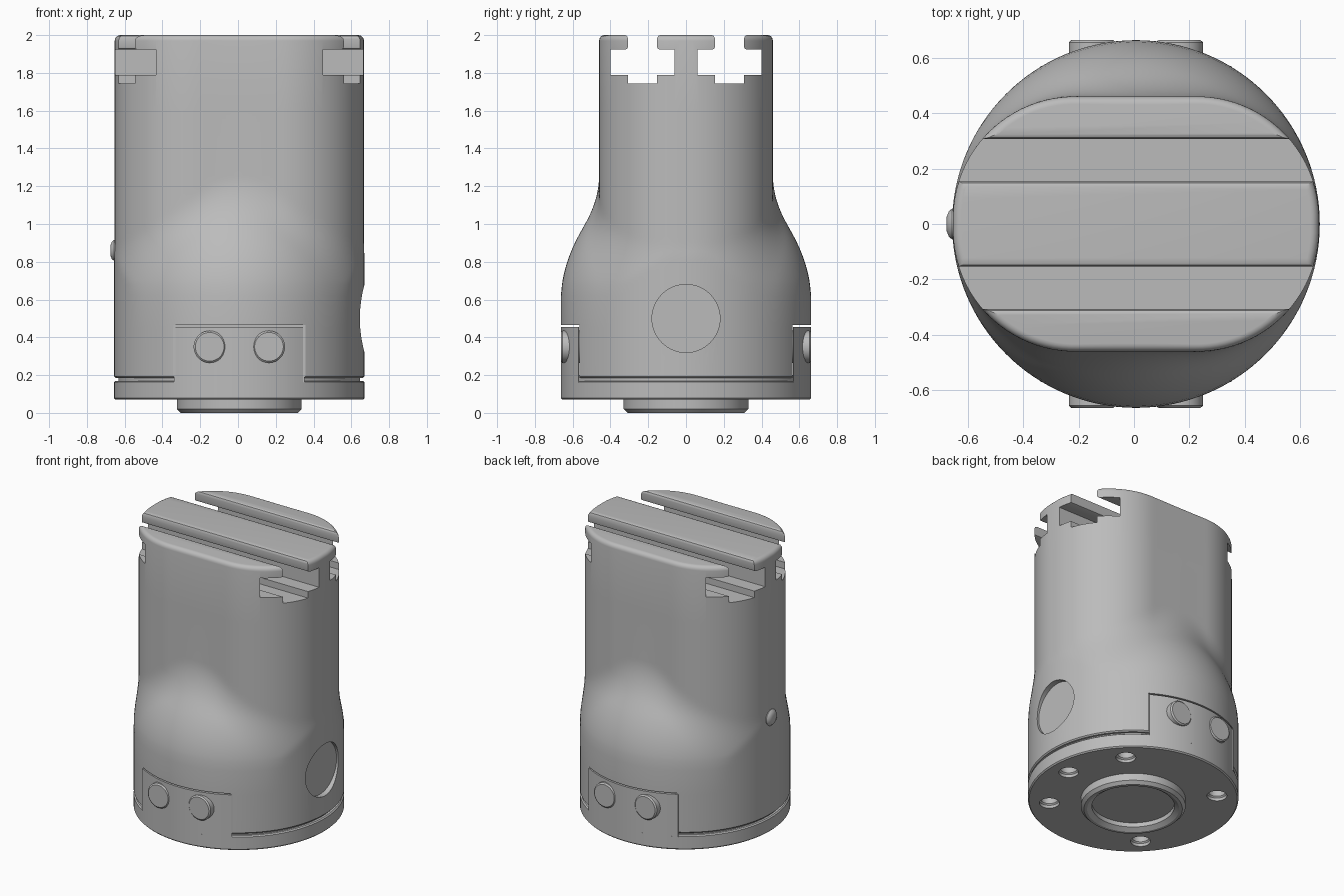
import bpy, bmesh, math
from mathutils import Matrix, Vector

if "Cube" in bpy.data.objects:
    bpy.data.objects.remove(bpy.data.objects["Cube"])

R = 0.663        # main radius
FLAT = 0.46      # half thickness of the upper neck
CX = 0.007       # axis offset balancing the side button
SEG = 128

grey = bpy.data.materials.new("machined_grey")
grey.use_nodes = True
grey.diffuse_color = (0.5, 0.5, 0.5, 1)
grey.node_tree.nodes["Principled BSDF"].inputs["Base Color"].default_value = (0.5, 0.5, 0.5, 1)


def loft(name, rings, matrix=Matrix()):
    """Skin a stack of equal-length rings and cap both ends."""
    bm = bmesh.new()
    loops = [[bm.verts.new(matrix @ Vector(p) + Vector((CX, 0, 0))) for p in ring] for ring in rings]
    n = len(loops[0])
    for a, b in zip(loops, loops[1:]):
        for i in range(n):
            j = (i + 1) % n
            bm.faces.new((a[i], a[j], b[j], b[i]))
    bm.faces.new(loops[0])
    bm.faces.new(loops[-1])
    bmesh.ops.recalc_face_normals(bm, faces=bm.faces)
    mesh = bpy.data.meshes.new(name)
    bm.to_mesh(mesh)
    bm.free()
    mesh.materials.append(grey)
    obj = bpy.data.objects.new(name, mesh)
    bpy.context.collection.objects.link(obj)
    return obj


def lathe(name, profile, matrix=Matrix(), seg=48):
    """Turn (radius, height) pairs around z, then place with matrix."""
    angles = [2 * math.pi * i / seg for i in range(seg)]
    return loft(name, [[(r * math.cos(t), r * math.sin(t), z) for t in angles]
                       for r, z in profile], matrix)


def prism(name, outline, low, high, matrix=Matrix()):
    return loft(name, [[(x, y, z) for x, y in outline] for z in (low, high)], matrix)


def cut(target, cutter):
    cutter.hide_render = True
    mod = target.modifiers.new("cut", 'BOOLEAN')
    mod.operation = 'DIFFERENCE'
    mod.solver = 'EXACT'
    mod.object = cutter
    bpy.context.view_layer.objects.active = target
    bpy.ops.object.modifier_apply(modifier=mod.name)
    bpy.data.objects.remove(cutter)


def soft_max(a, b, k):
    return max(a, b) + max(k - abs(a - b), 0) ** 2 / (4 * k)


def neck_radius(t):
    """Polar radius of the flat-sided neck with rounded ends."""
    c, s = abs(math.cos(t)), abs(math.sin(t))
    cx, cy, fillet = 0.22, 0.02, 0.44
    if s > 0 and FLAT * c / s <= cx:
        return FLAT / s
    d = cx * c + cy * s
    return min(R, d + math.sqrt(d * d - cx * cx - cy * cy + fillet * fillet))


def body_ring(z, inset=0.0):
    cone = -soft_max(-R, -(0.64 - 0.555 * (z - 0.81)), 0.1)
    ring = []
    for i in range(SEG):
        t = 2 * math.pi * i / SEG
        r = min(R, soft_max(cone, neck_radius(t), 0.07)) - inset
        ring.append((r * math.cos(t), r * math.sin(t), z))
    return ring


# Body: round base blending through a cone into the flat-sided neck
heights = [0.193, 0.45, 0.62] + [0.68 + 0.025 * i for i in range(24)] + [1.6]
rings = [body_ring(0.185, 0.008)] + [body_ring(z) for z in heights]
for i in range(6):
    a = math.pi / 2 * i / 5
    rings.append(body_ring(1.97 + 0.03 * math.sin(a), 0.03 * (1 - math.cos(a))))
body = loft("body", rings)

# Two T-slots running along x across the top
half = [(0.077, 1.745), (0.077, 1.79), (0.17, 1.79), (0.17, 1.925), (0.088, 1.925),
        (0.08, 1.929), (0.077, 1.937), (0.077, 1.982), (0.082, 1.995), (0.095, 2.001), (0.095, 2.1)]
t_outline = half + [(-y, z) for y, z in reversed(half)]
along_x = Matrix(((0, 0, 1), (1, 0, 0), (0, 1, 0))).to_4x4()
for side in (-1, 1):
    shift = Matrix.Translation((0, side * 0.23, 0))
    cut(body, prism("slot_cutter", t_outline, -1, 1, shift @ along_x))

# Shallow round recess on the side
cut(body, lathe("recess_cutter", [(0.18, 0.625), (0.18, 0.9)],
                Matrix.Translation((0, 0, 0.5)) @ along_x, 64))

# Notches that receive the flange tabs
flip = {"front": Matrix.Rotation(math.pi, 4, 'Z'), "back": Matrix()}
for turn in flip.values():
    notch = [(-0.353, 0.563), (0.353, 0.563), (0.353, 0.9), (-0.353, 0.9)]
    cut(body, prism("notch_cutter", notch, 0, 0.465, turn))

# Flange with central bored boss
flange = lathe("base_flange", [
    (0.26, 0.05), (0.26, 0.02), (0.29, 0), (0.31, 0), (0.33, 0.02), (0.33, 0.07),
    (0.655, 0.07), (R, 0.078), (R, 0.163), (0.655, 0.17), (0.64, 0.17), (0.64, 0.2)], seg=SEG)
for degrees in (0, 45, 135, 225, 315):
    a = math.radians(degrees)
    spot = Matrix.Translation((0.53 * math.cos(a), 0.53 * math.sin(a), 0))
    cut(flange, lathe("bolt_cutter", [(0.063, 0.04), (0.063, 0.09), (0.054, 0.098),
                                      (0.054, 0.15)], spot, 32))

# Tabs and their screws, front and back
parts = [body, flange]
along_y = Matrix.Rotation(-math.pi / 2, 4, 'X')
span = math.asin(0.345 / R)
for place, turn in flip.items():
    arc = [(R * math.sin(span * i / 10), R * math.cos(span * i / 10)) for i in range(-10, 11)]
    outline = arc + [(0.345, 0.57), (-0.345, 0.57)]
    parts.append(prism(place + "_tab", outline, 0.16, 0.456, turn))
    for label, x in (("left", 0.157), ("right", -0.157)):
        spot = turn @ Matrix.Translation((x, 0, 0.35)) @ along_y
        parts.append(lathe(place + "_" + label + "_screw",
                           [(0.085, 0.56), (0.085, 0.655), (0.076, R)], spot, 40))

# Small domed button on the side opposite the recess
outward = Matrix.Translation((0, 0, 0.86)) @ Matrix.Rotation(-math.pi / 2, 4, 'Y')
parts.append(lathe("side_button", [(0.055, 0.64), (0.055, 0.664), (0.045, 0.675),
                                   (0.025, 0.683)], outward, 32))

# Smooth shading with crisp edges
bpy.ops.object.select_all(action='DESELECT')
for obj in parts:
    obj.select_set(True)
bpy.context.view_layer.objects.active = body
bpy.ops.object.shade_smooth_by_angle(angle=math.radians(30))
